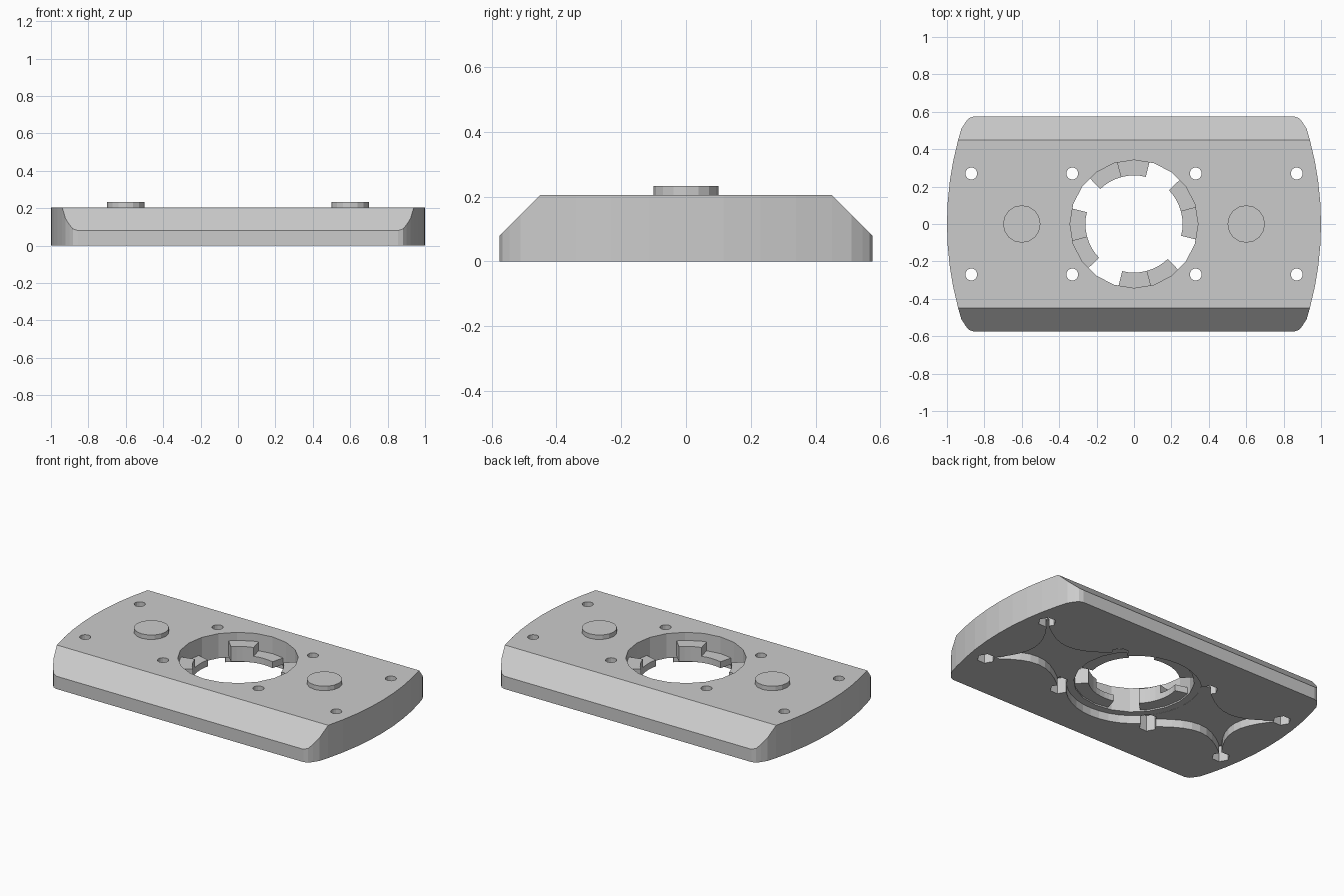
import bpy, bmesh, math
from mathutils import Vector

if "Cube" in bpy.data.objects:
    bpy.data.objects.remove(bpy.data.objects["Cube"], do_unlink=True)

grey = bpy.data.materials.new("plain grey")
grey.use_nodes = True
colour = (0.6, 0.6, 0.6, 1)
grey.diffuse_color = colour
grey.node_tree.nodes["Principled BSDF"].inputs["Base Color"].default_value = colour

TOP = 0.205


def prism(name, outline, z0, z1, chamfer=False):
    """Extrude a plan outline from z0 to z1, optionally slicing off the long upper edges."""
    bm = bmesh.new()
    face = bm.faces.new([bm.verts.new((x, y, z0)) for x, y in outline])
    up = bmesh.ops.extrude_face_region(bm, geom=[face])["geom"]
    bmesh.ops.translate(bm, vec=(0, 0, z1 - z0),
                        verts=[v for v in up if isinstance(v, bmesh.types.BMVert)])
    if chamfer:
        for side in (-1, 1):
            cut = bmesh.ops.bisect_plane(
                bm, geom=bm.verts[:] + bm.edges[:] + bm.faces[:],
                plane_co=Vector((0, side * 0.45, TOP)),
                plane_no=Vector((0, side, 1)), clear_outer=True)["geom_cut"]
            rim = [e for e in cut if isinstance(e, bmesh.types.BMEdge)]
            bmesh.ops.holes_fill(bm, edges=rim, sides=0)
    bmesh.ops.recalc_face_normals(bm, faces=bm.faces)
    mesh = bpy.data.meshes.new(name)
    bm.to_mesh(mesh)
    bm.free()
    mesh.materials.append(grey)
    obj = bpy.data.objects.new(name, mesh)
    bpy.context.collection.objects.link(obj)
    return obj


def circle(r, sides, cx=0, cy=0):
    return [(cx + r * math.cos(math.tau * i / sides),
             cy + r * math.sin(math.tau * i / sides)) for i in range(sides)]


def cut(target, cutter):
    cutter.hide_render = True
    mod = target.modifiers.new("cut", "BOOLEAN")
    mod.operation, mod.solver, mod.object = "DIFFERENCE", "EXACT", cutter
    bpy.context.view_layer.objects.active = target
    bpy.ops.object.modifier_apply(modifier=mod.name)
    bpy.data.objects.remove(cutter, do_unlink=True)


def bow(a, b, depth, steps=10):
    """Points from a to b along a shallow curve that bows to the left of travel."""
    a, b = Vector(a), Vector(b)
    d = (b - a).normalized()
    side = Vector((-d.y, d.x))
    return [tuple(a.lerp(b, i / steps) + side * depth * math.sin(math.pi * i / steps))
            for i in range(steps + 1)]


def all_quarters(quarter):
    """Mirror a first-quadrant outline, running from the x axis to the y side, all round."""
    half = quarter + [(-x, y) for x, y in reversed(quarter)]
    return half + [(-x, -y) for x, y in half if y > 0 or x < 0]


# Plate with bowed ends, rounded corners and chamfered long edges
R = 1.72
bowed = [(1 - R + math.sqrt(R * R - y * y), y) for y in (0, 0.115, 0.23, 0.34, 0.45, 0.51)]
corner = [(0.9, 0.545), (0.883, 0.566), (0.855, 0.575)]
plate = prism("plate", all_quarters(bowed + corner), 0, TOP, chamfer=True)

# Hollow underside: star shaped wells joined by a round well
right = bow((0.87, -0.27), (0.87, 0.27), 0.13) + bow((0.87, 0.27), (0.33, 0.27), 0.14)
left = [(-x, -y) for x, y in right]
lower = bow((0.33, -0.27), (0.87, -0.27), 0.14)[:-1]
upper = [(-x, -y) for x, y in lower]
cut(plate, prism("well_cutter", lower + right + upper + left, -0.1, 0.05))
cut(plate, prism("round_well_cutter", circle(0.385, 40), -0.1, 0.051))

# Central opening
cut(plate, prism("opening_cutter", circle(0.342, 20), -0.1, 0.4))

# Screw holes with wider pockets below
for x in (-0.87, -0.33, 0.33, 0.87):
    for y in (-0.27, 0.27):
        cut(plate, prism("pocket_cutter", circle(0.052, 6, x, y), -0.1, 0.1))
        cut(plate, prism("screw_hole_cutter", circle(0.032, 14, x, y), -0.1, 0.4))

# Stepped locking tabs inside the opening


def sector(a0, a1, steps=4):
    angles = [math.radians(a0 + (a1 - a0) * i / steps) for i in range(steps + 1)]
    return ([(0.26 * math.cos(a), 0.26 * math.sin(a)) for a in angles] +
            [(0.35 * math.cos(a), 0.35 * math.sin(a)) for a in reversed(angles)])


for i in range(4):
    start = 76 + 90 * i
    prism(f"low_tab_{i + 1}", sector(start, start + 29), 0.06, 0.1)
    prism(f"high_tab_{i + 1}", sector(start + 29, start + 58), 0.06, 0.155)

# Round pegs on top
for name, x in (("left_peg", 0.6), ("right_peg", -0.6)):
    prism(name, circle(0.1, 16, x), TOP - 0.02, 0.233)
